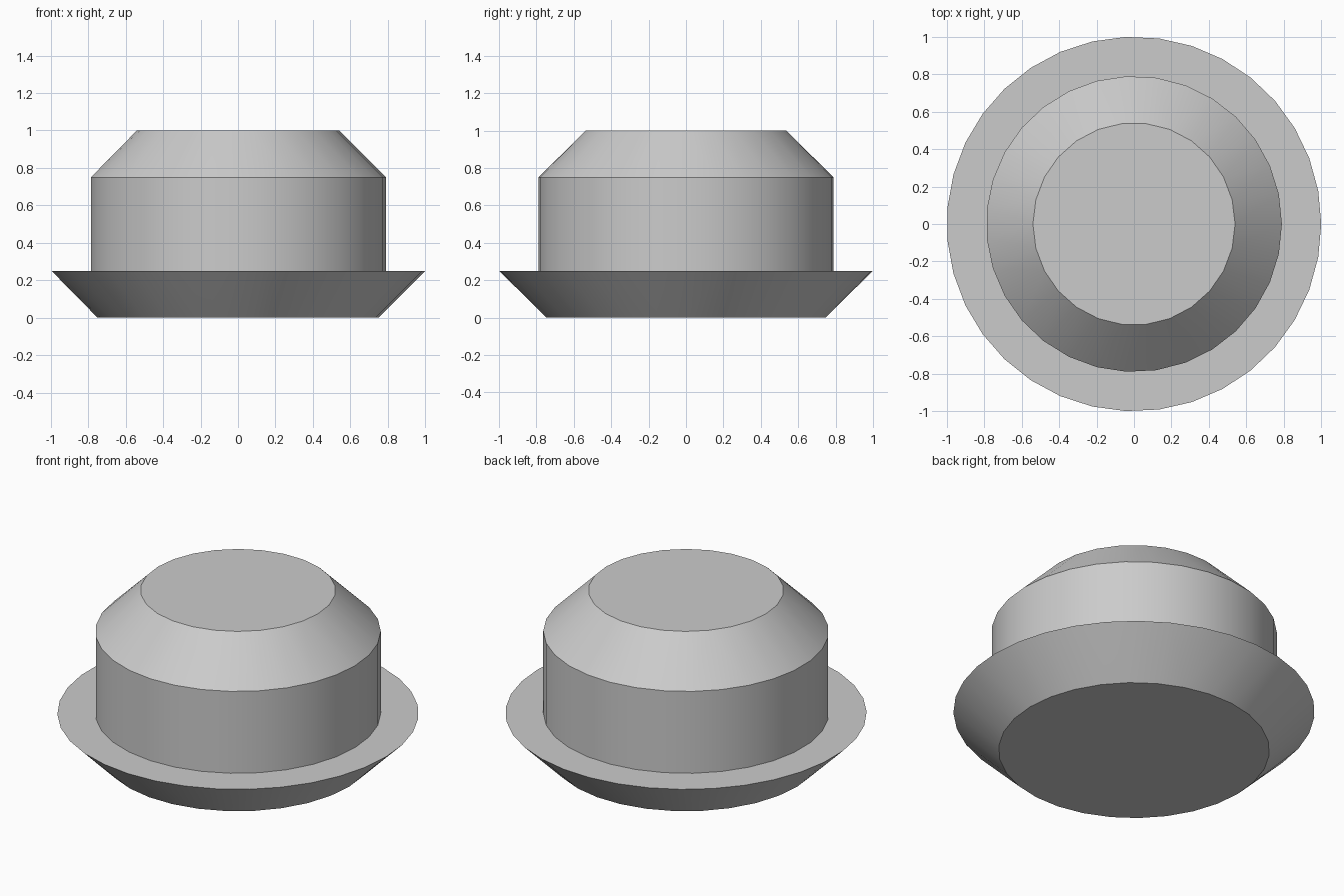
import bpy
import bmesh
from math import cos, sin, tau, radians

cube = bpy.data.objects.get("Cube")
if cube:
    bpy.data.objects.remove(cube)

grey = bpy.data.materials.new("light grey")
grey.use_nodes = True
colour = (0.6, 0.6, 0.6, 1)
grey.diffuse_color = colour
grey.node_tree.nodes["Principled BSDF"].inputs["Base Color"].default_value = colour

bm = bmesh.new()


def ring(radius, z, sides):
    """Circle of vertices, with the first one on +x."""
    return [bm.verts.new((radius * cos(tau * i / sides),
                          radius * sin(tau * i / sides), z)) for i in range(sides)]


def skin(low, high):
    """Wall between two rings, which may have different numbers of sides."""
    a, b = len(low), len(high)
    if a == b:
        for i in range(a):
            j = (i + 1) % a
            bm.faces.new((low[i], low[j], high[j], high[i]))
        return
    i = j = 0
    while i < a or j < b:
        if j == b or (i < a and (i + 1) / a <= (j + 1) / b):
            bm.faces.new((low[i], low[(i + 1) % a], high[j % b]))
            i += 1
        else:
            bm.faces.new((low[i % a], high[(j + 1) % b], high[j]))
            j += 1


# Rings from the base up: flared flange, straight body, chamfered top
base = ring(0.75, 0, 30)
rim = ring(1, 0.25, 35)
body_foot = ring(0.79, 0.25, 31)
shoulder = ring(0.79, 0.75, 31)
crown = ring(0.54, 1, 26)

bm.faces.new(base[::-1])
for low, high in zip((base, rim, body_foot, shoulder),
                     (rim, body_foot, shoulder, crown)):
    skin(low, high)
bm.faces.new(crown)

mesh = bpy.data.meshes.new("flanged_plug")
bm.to_mesh(mesh)
bm.free()
plug = bpy.data.objects.new("flanged_plug", mesh)
bpy.context.collection.objects.link(plug)
mesh.materials.append(grey)

# Smooth round walls with crisp edges between the bands
bpy.ops.object.select_all(action="DESELECT")
plug.select_set(True)
bpy.context.view_layer.objects.active = plug
bpy.ops.object.shade_smooth_by_angle(angle=radians(30))
